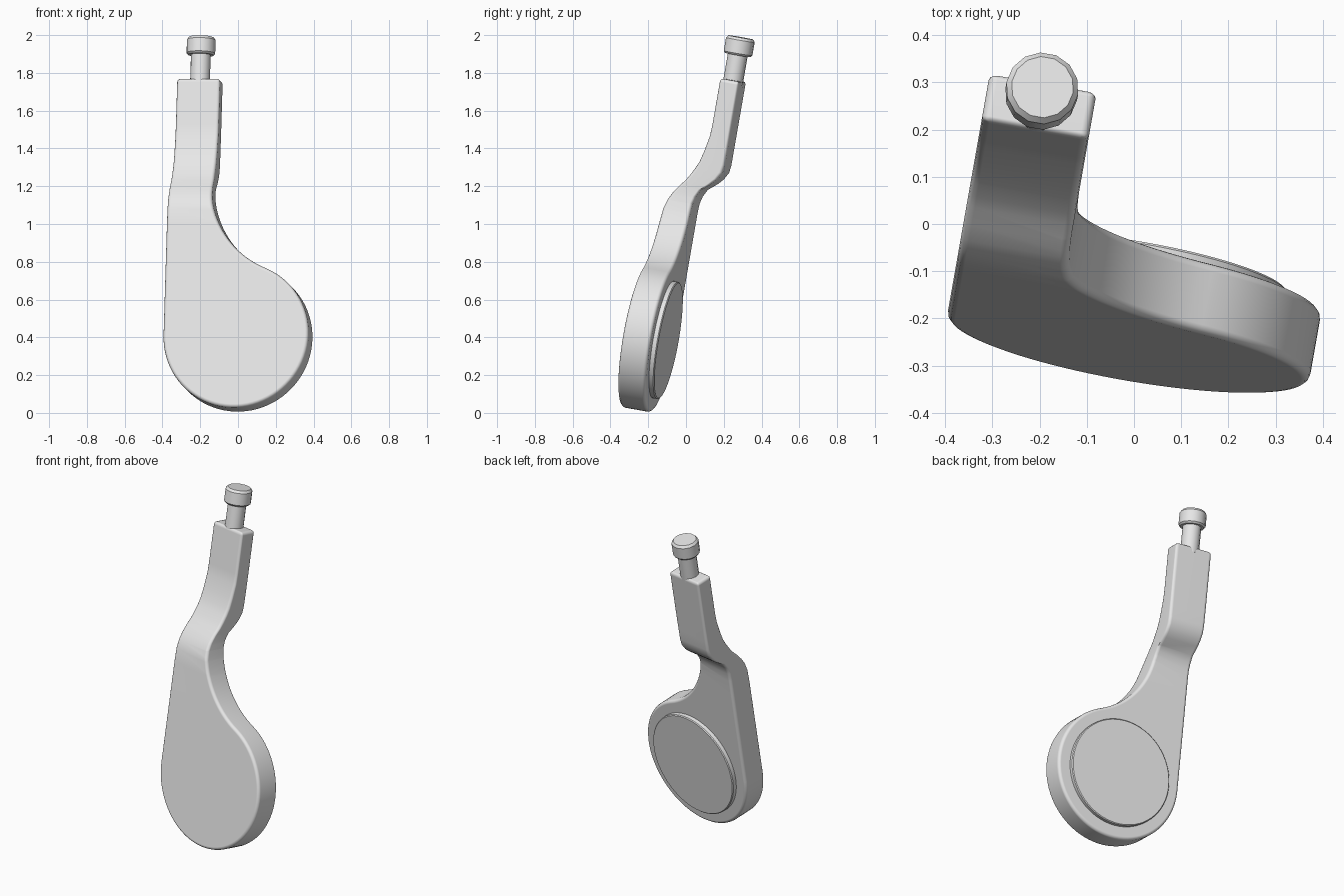
import bpy, bmesh
from math import radians, sin, cos, pi
from mathutils import Matrix, Vector

cube = bpy.data.objects.get("Cube")
if cube:
    bpy.data.objects.remove(cube, do_unlink=True)

grey = bpy.data.materials.new("plain_grey")
grey.use_nodes = True
grey.diffuse_color = (0.8, 0.8, 0.8, 1)
grey.node_tree.nodes["Principled BSDF"].inputs["Base Color"].default_value = grey.diffuse_color

# The whole paddle leans back and is turned a little
PLACE = (Matrix.Translation((-0.013, -0.267, 0.414))
         @ Matrix.Rotation(radians(-10), 4, 'Z') @ Matrix.Rotation(radians(-10), 4, 'X'))


def finish(name, bm, angle=35):
    bmesh.ops.recalc_face_normals(bm, faces=bm.faces)
    mesh = bpy.data.meshes.new(name)
    bm.to_mesh(mesh)
    bm.free()
    mesh.materials.append(grey)
    obj = bpy.data.objects.new(name, mesh)
    bpy.context.collection.objects.link(obj)
    obj.matrix_world = PLACE
    bpy.ops.object.select_all(action='DESELECT')
    obj.select_set(True)
    bpy.context.view_layer.objects.active = obj
    bpy.ops.object.shade_smooth_by_angle(angle=radians(angle))
    normals = obj.modifiers.new("even_normals", 'WEIGHTED_NORMAL')
    normals.keep_sharp = True
    return obj


def lathe(name, profile, sides, matrix):
    """Closed solid turned around local z from (radius, height) points."""
    bm = bmesh.new()
    rings = [[bm.verts.new((r * cos(2 * pi * i / sides), r * sin(2 * pi * i / sides), h))
              for i in range(sides)] for r, h in profile]
    for low, high in zip(rings, rings[1:]):
        for i in range(sides):
            j = (i + 1) % sides
            bm.faces.new((low[i], low[j], high[j], high[i]))
    bm.faces.new(rings[0])
    bm.faces.new(rings[-1])
    bm.transform(matrix)
    return finish(name, bm)


def arc(cx, cz, radius, start, end, steps):
    angles = [radians(start + (end - start) * i / steps) for i in range(steps + 1)]
    return [(cx + radius * cos(t), cz + radius * sin(t)) for t in angles]


R, STEM_IN, TOP, THICK = 0.39, -0.16, 1.41, 0.152

# Paddle outline: stem, concave neck, round end, straight outer side
outline = [(STEM_IN, TOP)]
outline += arc(0.33, 0.816, 0.49, 180, 248, 20)
outline += arc(0, 0, R, 66, -180, 56)
outline += [(-R, TOP)]

# Side profile of the bend: height, front depth, back depth
bend = [(0.60, 0, 0.152), (0.68, 0.003, 0.152), (0.73, 0.016, 0.154),
        (0.77, 0.036, 0.164), (0.81, 0.063, 0.184), (0.85, 0.094, 0.232),
        (0.88, 0.112, 0.260), (0.92, 0.133, 0.282), (0.96, 0.150, 0.287),
        (1.02, 0.165, 0.287), (1.10, 0.180, 0.287), (1.16, 0.183, 0.287),
        (TOP, 0.183, 0.287)]


def depth_at(z):
    if z <= bend[0][0]:
        return bend[0][1:]
    for (z0, f0, b0), (z1, f1, b1) in zip(bend, bend[1:]):
        if z <= z1:
            t = (z - z0) / (z1 - z0)
            return f0 + (f1 - f0) * t, b0 + (b1 - b0) * t
    return bend[-1][1:]


# Paddle body: rounded slab, sliced across, then pushed into the bend
bm = bmesh.new()
face = bm.faces.new([bm.verts.new((x, 0, z)) for x, z in outline])
extruded = bmesh.ops.extrude_face_region(bm, geom=[face])["geom"]
bmesh.ops.translate(bm, vec=(0, THICK, 0),
                    verts=[v for v in extruded if isinstance(v, bmesh.types.BMVert)])
bmesh.ops.recalc_face_normals(bm, faces=bm.faces)
rims = [e for e in bm.edges if e.calc_face_angle(0) > radians(50)]
bmesh.ops.bevel(bm, geom=rims, offset=0.018, segments=3, profile=0.5, affect='EDGES')
for z, _, _ in bend[:-1]:
    bmesh.ops.bisect_plane(bm, geom=bm.verts[:] + bm.edges[:] + bm.faces[:],
                           plane_co=Vector((0, 0, z)), plane_no=Vector((0, 0, 1)))
for v in bm.verts:
    front, back = depth_at(v.co.z)
    v.co.y = front + v.co.y / THICK * (back - front)
finish("paddle_body", bm)

# Raised round pad on the back
lathe("back_pad", [(0.315, 0.13), (0.315, 0.175), (0.31, 0.18)], 64,
      Matrix.Rotation(radians(-90), 4, 'X'))

# Pin with a thicker head on top of the stem
lathe("top_pin", [(0.053, 1.38), (0.053, 1.545), (0.068, 1.545), (0.077, 1.555),
                  (0.077, 1.626), (0.066, 1.64)], 14,
      Matrix.Translation((-0.275, 0.236, 0)))
